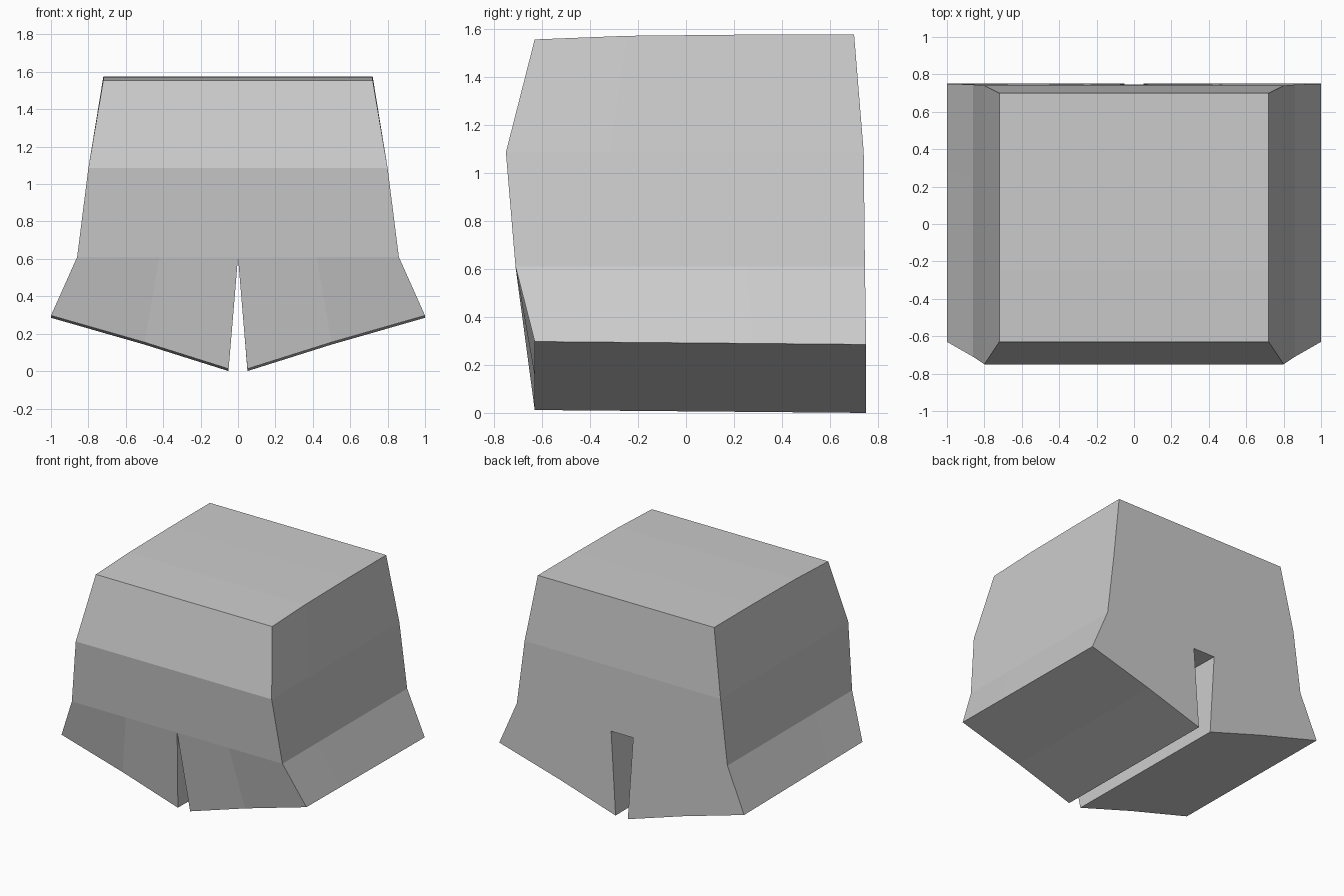
import bpy, bmesh
from mathutils import Vector

cube = bpy.data.objects.get("Cube")
if cube:
    bpy.data.objects.remove(cube)

# Level profile from hem to waist: half width, inner column, front y, back y
LEVELS = [(1.0, 0.5, -0.63, 0.75), (0.86, 0.42, -0.71, 0.745),
          (0.80, 0.40, -0.75, 0.74), (0.72, 0.36, -0.63, 0.70)]
ROWS = [0, 0.29, 0.66, 1]            # front to back
CROTCH = [0, 0.04, 0.08, 0.09]       # half width of the gap's roof, front to back
WAIST = [1.555, 1.57, 1.575, 1.575]


def point(i, j, k):
    """Lattice point: i runs right to left, j front to back, k up."""
    side = -1 if i < 3 else 1
    ring = i - 3 if i > 2 else 2 - i          # 0 gap, 1 middle, 2 outer
    outer, middle, front, back = LEVELS[k]
    gap = 0.05 if k == 0 else CROTCH[j]
    x = (gap, middle, outer)[ring]
    y = front + (back - front) * ROWS[j]
    hem = 0.012 * (1 - ROWS[j]) + (0.0, 0.142, 0.285)[ring]
    z = (hem, 0.61, 1.085, WAIST[j])[k]
    return Vector((side * x, y, z))


def filled(i, j, k):
    inside = 0 <= i < 5 and 0 <= j < 3 and 0 <= k < 3
    return inside and not (i == 2 and k == 0)     # gap between the legs


# Outer skin of the filled cells
bm = bmesh.new()
verts = {}


def vert(key):
    if key not in verts:
        verts[key] = bm.verts.new(point(*key))
    return verts[key]


for i in range(5):
    for j in range(3):
        for k in range(3):
            if not filled(i, j, k):
                continue
            for axis in range(3):
                for step in (0, 1):
                    near = [i, j, k]
                    near[axis] += 2 * step - 1
                    if filled(*near):
                        continue
                    corners = []
                    for a, b in ((0, 0), (1, 0), (1, 1), (0, 1)):
                        key = [i, j, k]
                        key[axis] += step
                        key[(axis + 1) % 3] += a
                        key[(axis + 2) % 3] += b
                        corners.append(vert(tuple(key)))
                    bm.faces.new(corners if step else corners[::-1])

# The gap closes to a point at the front
bmesh.ops.remove_doubles(bm, verts=bm.verts[:], dist=0.0005)
bmesh.ops.recalc_face_normals(bm, faces=bm.faces[:])

mesh = bpy.data.meshes.new("shorts")
bm.to_mesh(mesh)
bm.free()
shorts = bpy.data.objects.new("shorts", mesh)
bpy.context.collection.objects.link(shorts)

# Plain grey cloth
cloth = bpy.data.materials.new("light_grey_cloth")
cloth.use_nodes = True
grey = (0.6, 0.6, 0.6, 1)
cloth.diffuse_color = grey
cloth.node_tree.nodes["Principled BSDF"].inputs["Base Color"].default_value = grey
mesh.materials.append(cloth)
